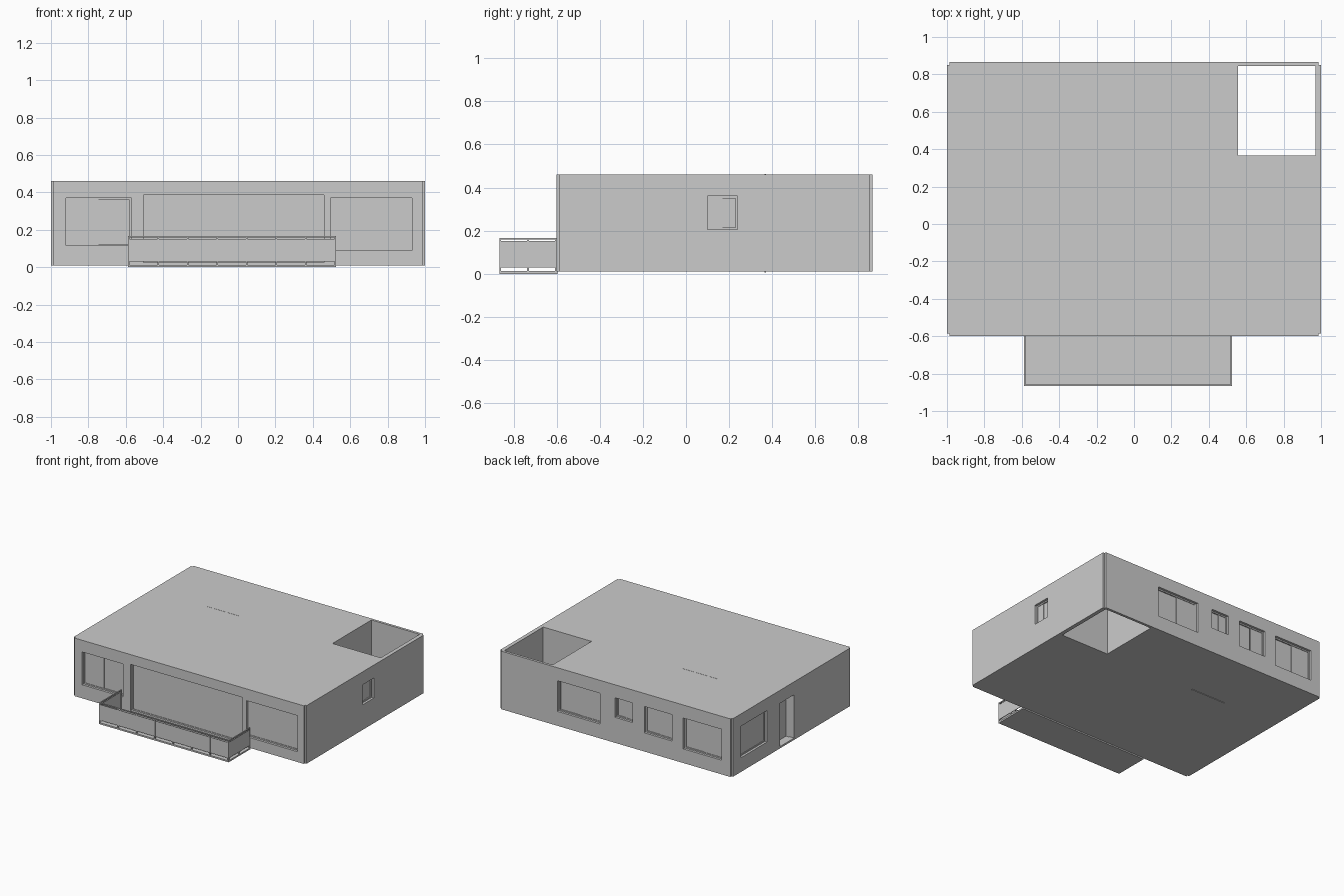
import bpy, bmesh

if "Cube" in bpy.data.objects:
    bpy.data.objects.remove(bpy.data.objects["Cube"])

X0, X1, Y0, Y1 = -1.0, 1.0, -0.6, 0.865
Z0, Z1 = 0.01, 0.462
NOTCH, WALL, FR = 0.014, 0.04, 0.01


def prism(name, pts, z0, z1):
    bm = bmesh.new()
    face = bm.faces.new([bm.verts.new((x, y, z0)) for x, y in pts])
    ext = bmesh.ops.extrude_face_region(bm, geom=[face])
    bmesh.ops.translate(bm, vec=(0, 0, z1 - z0),
                        verts=[v for v in ext["geom"] if isinstance(v, bmesh.types.BMVert)])
    bmesh.ops.recalc_face_normals(bm, faces=bm.faces)
    me = bpy.data.meshes.new(name)
    bm.to_mesh(me)
    bm.free()
    ob = bpy.data.objects.new(name, me)
    bpy.context.collection.objects.link(ob)
    return ob


def box(name, x0, x1, y0, y1, z0, z1):
    return prism(name, [(x0, y0), (x1, y0), (x1, y1), (x0, y1)], z0, z1)


def wall_box(name, side, a0, a1, d0, d1, z0, z1):
    """Box placed by position along a wall and depth inward from its outer face."""
    if side == "front":
        return box(name, a0, a1, Y0 + d0, Y0 + d1, z0, z1)
    if side == "back":
        return box(name, a0, a1, Y1 - d1, Y1 - d0, z0, z1)
    if side == "left":
        return box(name, X0 + d0, X0 + d1, a0, a1, z0, z1)
    return box(name, X1 - d1, X1 - d0, a0, a1, z0, z1)


def cut(target, cutter):
    cutter.hide_render = True
    mod = target.modifiers.new("cut", "BOOLEAN")
    mod.operation, mod.solver, mod.object = "DIFFERENCE", "EXACT", cutter
    bpy.context.view_layer.objects.active = target
    bpy.ops.object.modifier_apply(modifier=mod.name)
    bpy.data.objects.remove(cutter, do_unlink=True)


def window(name, side, a0, a1, z0, z1, panes, d=0.022):
    cut(house, wall_box("opening_cutter", side, a0, a1, -0.02, 0.06, z0, z1))
    # surrounding frame
    for i, (b0, b1, c0, c1) in enumerate([(a0, a1, z0, z0 + FR), (a0, a1, z1 - FR, z1),
                                          (a0, a0 + FR, z0 + FR, z1 - FR),
                                          (a1 - FR, a1, z0 + FR, z1 - FR)]):
        wall_box(f"{name}_frame_{i}", side, b0, b1, d - 0.004, d + 0.014, c0, c1)
    # sliding panes, alternately set back
    w = (a1 - a0 - 2 * FR) / panes
    for i in range(panes):
        p, off = a0 + FR + i * w, 0.005 * (i % 2)
        wall_box(f"{name}_pane_{i}", side, p, p + w, d + off, d + off + 0.004, z0 + FR, z1 - FR)


# house shell: notched corners, L-shaped room, open courtyard through roof and floor
n = NOTCH
house = prism("house_shell", [
    (X0 + n, Y0), (X1 - n, Y0), (X1 - n, Y0 + n), (X1, Y0 + n),
    (X1, Y1 - n), (X1 - n, Y1 - n), (X1 - n, Y1), (X0 + n, Y1),
    (X0 + n, Y1 - n), (X0, Y1 - n), (X0, Y0 + n), (X0 + n, Y0 + n)], Z0, Z1 - 0.001)
t = WALL
cut(house, prism("room_cutter", [
    (X0 + t, Y0 + t), (X1 - t, Y0 + t), (X1 - t, 0.335), (0.525, 0.335),
    (0.525, Y1 - t), (X0 + t, Y1 - t)], 0.02, 0.44))
cut(house, box("courtyard_cutter", 0.555, 0.97, 0.367, 0.845, -0.1, 0.6))

# windows and glazed doors
for spec in [
    ("front_left_window", "front", -0.92, -0.57, 0.115, 0.37, 2),
    ("front_glass_doors", "front", -0.505, 0.46, 0.024, 0.385, 1),
    ("front_right_window", "front", 0.495, 0.93, 0.09, 0.37, 1),
    ("side_window", "right", 0.10, 0.24, 0.205, 0.36, 2),
    ("back_window_a", "back", 0.135, 0.498, 0.122, 0.36, 2),
    ("back_window_b", "back", -0.147, 0.005, 0.208, 0.36, 2),
    ("back_window_c", "back", -0.485, -0.247, 0.155, 0.36, 2),
    ("back_window_d", "back", -0.91, -0.582, 0.12, 0.36, 2),
    ("left_window", "left", 0.434, 0.754, 0.12, 0.365, 1),
]:
    window(*spec)

# recessed entrance with door, jambs and lintel
cut(house, wall_box("opening_cutter", "left", 0.10, 0.274, -0.02, 0.06, 0.024, 0.36))
wall_box("entrance_door", "left", 0.10, 0.274, 0.07, 0.08, 0.02, 0.36)
for name, a0, a1, z0, z1 in [("jamb_a", 0.085, 0.10, 0.02, 0.375),
                             ("jamb_b", 0.274, 0.289, 0.02, 0.375),
                             ("lintel", 0.10, 0.274, 0.36, 0.375)]:
    wall_box("entrance_" + name, "left", a0, a1, WALL, 0.08, z0, z1)

# thin interior partition showing through roof and floor
box("interior_partition", -0.525, -0.225, 0.364, 0.372, 0.006, Z1)

# balcony slab
BX0, BX1, BY0, P, TOP = -0.588, 0.525, -0.865, 0.008, 0.167
box("balcony_slab", BX0, BX1, BY0, Y0 + 0.005, 0.0, 0.012)

# front railing: posts and glass panels
BAYS = 7
step = (BX1 - BX0 - P) / BAYS
for i in range(BAYS + 1):
    x = BX0 + i * step
    box(f"front_rail_post_{i}", x, x + P, BY0, BY0 + P, 0.012, TOP - P)
    if i < BAYS:
        box(f"front_rail_glass_{i}", x + P, x + step, BY0 + 0.002, BY0 + 0.006, 0.03, 0.152)
box("front_top_rail", BX0, BX1, BY0, BY0 + P, TOP - P, TOP)

# side railings
for side, x in (("left", BX0), ("right", BX1 - P)):
    half = (Y0 - P - BY0) / 2
    for i in range(2):
        y = BY0 + i * half
        box(f"{side}_rail_post_{i}", x, x + P, y + half, y + half + P, 0.012, TOP - P)
        box(f"{side}_rail_glass_{i}", x + 0.002, x + 0.006, y + P, y + half, 0.03, 0.152)
    box(f"{side}_top_rail", x, x + P, BY0 + P, Y0, TOP - P, TOP)
